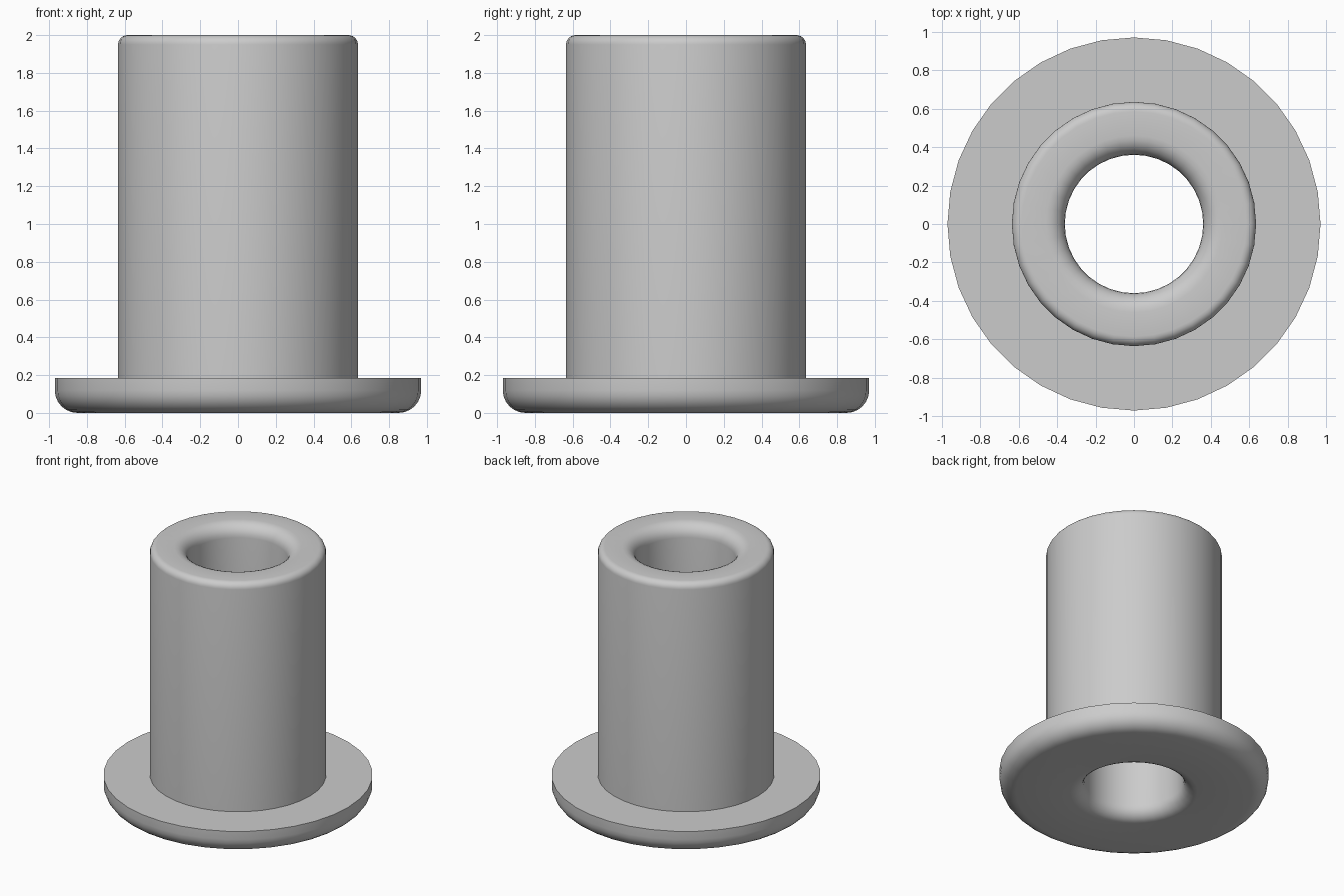
import bpy, bmesh
from math import sin, cos, pi, radians

cube = bpy.data.objects.get("Cube")
if cube:
    bpy.data.objects.remove(cube, do_unlink=True)

# Plain grey metal
metal = bpy.data.materials.new("grey_metal")
metal.use_nodes = True
grey = (0.6, 0.6, 0.6, 1)
metal.diffuse_color = grey
metal.node_tree.nodes["Principled BSDF"].inputs["Base Color"].default_value = grey

SIDES = 36
BORE, BARREL, FLANGE = 0.36, 0.635, 0.97
FLANGE_TOP, HEIGHT = 0.185, 2.0


def fillet(r, z, radius, start, steps=6):
    """Quarter arc about (r, z), counter-clockwise from the start angle."""
    angles = [radians(start + 90 * i / steps) for i in range(steps + 1)]
    return [(r + radius * cos(a), z + radius * sin(a)) for a in angles]


# Closed cross-section: flange foot, barrel, rounded mouth and bore
profile = (
    fillet(FLANGE - 0.12, 0.12, 0.12, -90)
    + [(FLANGE, FLANGE_TOP), (BARREL, FLANGE_TOP)]
    + fillet(BARREL - 0.05, HEIGHT - 0.05, 0.05, 0)
    + fillet(BORE + 0.1, HEIGHT - 0.1, 0.1, 90)
    + fillet(BORE + 0.1, 0.1, 0.1, 180)
)

# Turn the cross-section around the vertical axis
bm = bmesh.new()
rings = []
for i in range(SIDES):
    a = 2 * pi * i / SIDES
    rings.append([bm.verts.new((r * cos(a), r * sin(a), z)) for r, z in profile])
for i in range(SIDES):
    here, there = rings[i], rings[(i + 1) % SIDES]
    for j in range(len(profile)):
        k = (j + 1) % len(profile)
        bm.faces.new((here[j], there[j], there[k], here[k]))
bmesh.ops.recalc_face_normals(bm, faces=bm.faces)

mesh = bpy.data.meshes.new("flanged_bushing")
bm.to_mesh(mesh)
bm.free()
mesh.materials.append(metal)
bushing = bpy.data.objects.new("flanged_bushing", mesh)
bpy.context.collection.objects.link(bushing)

# Smooth the round surfaces, keep the flange edges sharp
bpy.context.view_layer.objects.active = bushing
bushing.select_set(True)
bpy.ops.object.shade_smooth_by_angle(angle=radians(35))
